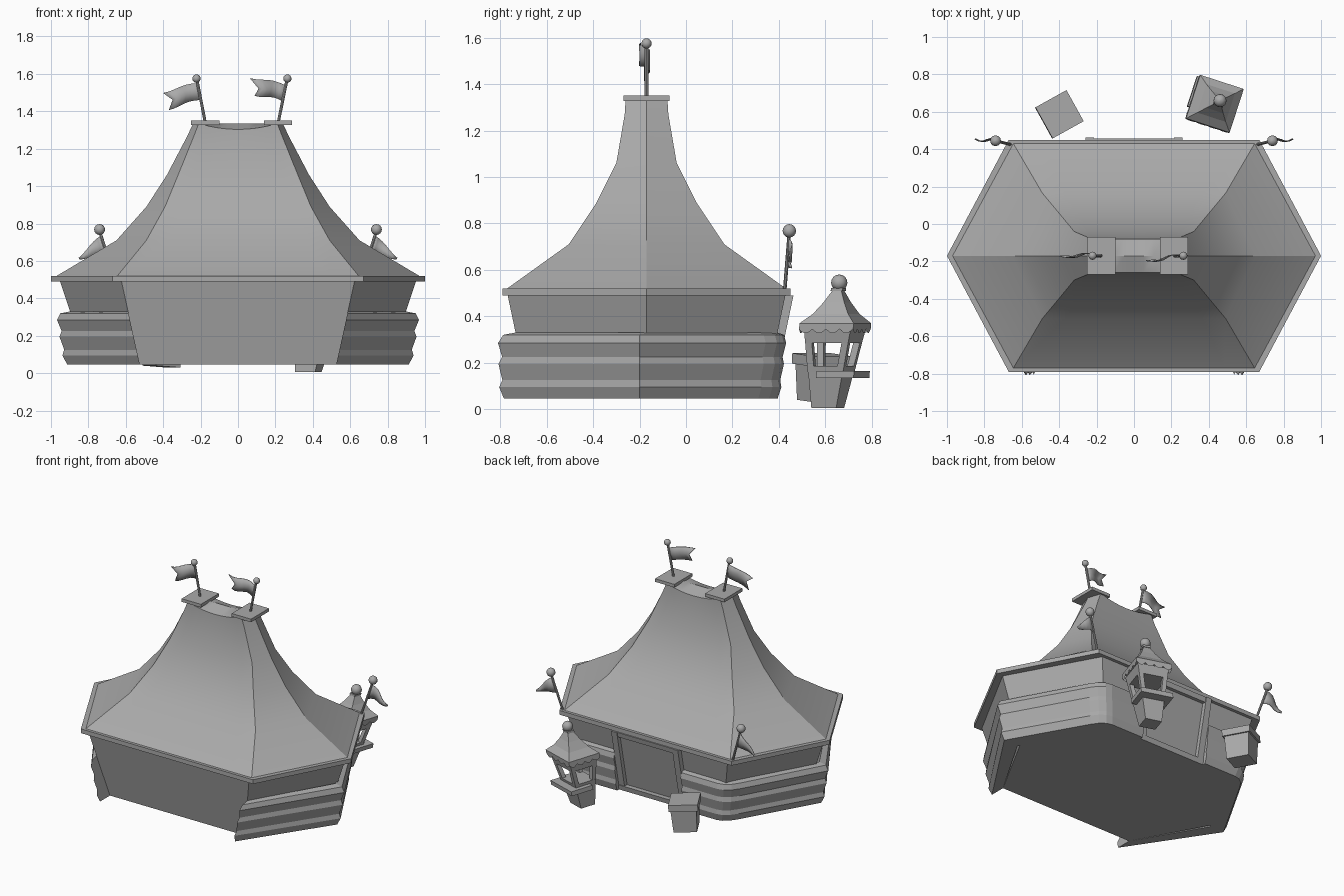
import bpy
import math
from mathutils import Matrix, Vector

cube = bpy.data.objects.get("Cube")
if cube:
    bpy.data.objects.remove(cube)

grey = bpy.data.materials.new("plain_grey")
grey.use_nodes = True
colour = (0.4, 0.4, 0.4, 1)
grey.diffuse_color = colour
grey.node_tree.nodes["Principled BSDF"].inputs["Base Color"].default_value = colour

CY = -0.17          # tent centre in depth
FLOOR, EAVE = 0.045, 0.5


def finish(name, verts, faces, smooth=False):
    mesh = bpy.data.meshes.new(name)
    mesh.from_pydata([tuple(v) for v in verts], [], faces)
    mesh.materials.append(grey)
    obj = bpy.data.objects.new(name, mesh)
    bpy.context.collection.objects.link(obj)
    bpy.ops.object.select_all(action='DESELECT')
    obj.select_set(True)
    bpy.context.view_layer.objects.active = obj
    bpy.ops.object.mode_set(mode='EDIT')
    bpy.ops.mesh.select_all(action='SELECT')
    bpy.ops.mesh.normals_make_consistent(inside=False)
    bpy.ops.object.mode_set(mode='OBJECT')
    if smooth:
        bpy.ops.object.shade_smooth_by_angle(angle=math.radians(30))
    return obj


def loft(name, rows, closed=True, caps=(True, True), matrix=Matrix(), smooth=False):
    """Skin rows of equal point counts; optionally cap the two end rows."""
    n = len(rows[0])
    verts = [matrix @ Vector(p) for row in rows for p in row]
    faces = []
    for r in range(len(rows) - 1):
        for i in range(n if closed else n - 1):
            j = (i + 1) % n
            faces.append((r * n + i, r * n + j, r * n + n + j, r * n + n + i))
    if caps[0]:
        faces.append(tuple(range(n)))
    if caps[1]:
        faces.append(tuple(range(len(verts) - n, len(verts))))
    return finish(name, verts, faces, smooth)


def rect(z, hx, hy, x=0, y=0):
    return [(x + sx * hx, y + sy * hy, z) for sx, sy in ((-1, -1), (1, -1), (1, 1), (-1, 1))]


def hexagon(z, side, cx, cy):
    pts = [(side, 0), (cx, cy), (-cx, cy), (-side, 0), (-cx, -cy), (cx, -cy)]
    return [(x, CY + y, z) for x, y in pts]


def rod(name, a, b, r):
    a, b = Vector(a), Vector(b)
    turn = (b - a).to_track_quat('Z', 'Y').to_matrix().to_4x4()
    ring = [(r * math.cos(t * math.tau / 8), r * math.sin(t * math.tau / 8)) for t in range(8)]
    rows = [[(x, y, z) for x, y in ring] for z in (0, (b - a).length)]
    loft(name, rows, matrix=Matrix.Translation(a) @ turn, smooth=True)


def ball(name, pos, r):
    rows = [[(r * math.sin(p) * math.cos(t * math.tau / 12), r * math.sin(p) * math.sin(t * math.tau / 12),
              r * math.cos(p)) for t in range(12)] for p in [0.02 + k * 3.1 / 8 for k in range(9)]]
    loft(name, rows, matrix=Matrix.Translation(pos), smooth=True)


def flag(name, top, low, end_top, end_low, notch):
    """Wavy cloth: three rows, with the middle row cut short for the swallow tail."""
    top, low, et, el = map(Vector, (top, low, end_top, end_low))
    rows = []
    for k in range(7):
        t = k / 6
        wave = Vector((0, 0.012 * math.sin(t * 6), 0.008 * math.sin(t * 5)))
        s = t * (1 - notch)
        rows.append([top.lerp(et, t) + wave, (top + low).lerp(et + el, s) / 2 + wave,
                     low.lerp(el, t) + wave])
    obj = loft(name, rows, closed=False, caps=(False, False), smooth=True)
    obj.modifiers.new("thickness", 'SOLIDIFY').thickness = 0.005


def wall_scale(z):
    return 0.84 + 0.16 * (z - FLOOR) / (EAVE - FLOOR)


# Tent body, tapering towards the floor
loft("tent_walls", [hexagon(z, *(wall_scale(z) * v for v in (0.955, 0.625, 0.6)))
                    for z in (FLOOR, EAVE)])

# Eave rim
loft("roof_rim", [hexagon(0.49, 1, 0.67, 0.62), hexagon(0.52, 1, 0.67, 0.62)])

# Concave roof whose ridge sags between the two end plates
profile = [(0.52, 0.97, 0.645, 0.6), (0.71, 0.65, 0.49, 0.335), (0.89, 0.49, 0.39, 0.215),
           (1.06, 0.38, 0.32, 0.13), (1.27, 0.27, 0.235, 0.094), (1.335, 0.24, 0.21, 0.09)]
STEPS = 8
rows = []
for z, side, cx, cy in profile:
    sag = 0.032 if z > 1.3 else 0
    ts = [1 - 2 * k / STEPS for k in range(STEPS + 1)]
    edge = [(cx * t, cy, z - sag * (1 - t * t)) for t in ts]
    ring = [(side, 0, z)] + edge + [(-side, 0, z)] + [(x, -y, h) for x, y, h in reversed(edge)]
    rows.append([(x, y + CY, h) for x, y, h in ring])
loft("roof", rows, caps=(False, False), smooth=True)
back = rows[-1][1:STEPS + 2]
front = rows[-1][:STEPS + 2:-1]
middle = [(x, CY, 1.335) for x, y, z in back]
loft("ridge", [back, middle, front], closed=False, caps=(False, False), smooth=True)

# Ridge end plates
for name, x in (("right", -0.175), ("left", 0.215)):
    loft(name + "_ridge_plate", [rect(z, 0.075, 0.1, x, CY) for z in (1.328, 1.35)])

# Stepped boards wrapping each side from the front corner to the doorway
boards = [(0.33, 0), (0.32, 0.055), (0.285, 0.085), (0.225, 0.08), (0.195, 0.102),
          (0.125, 0.1), (0.095, 0.12), (FLOOR, 0.11), (FLOOR, 0)]


def board_path(z, d, s):
    k = wall_scale(z)
    back_d = d * 0.55
    corner = Vector((0.625 * k + back_d * 0.8, 0.6 * k + back_d))
    side = Vector((0.955 * k + d, -0.03))
    door = Vector((0.26, 0.6 * k + back_d))
    a, b = corner.lerp(side, 0.14), corner.lerp(door, 0.2)
    bend = [a.lerp(corner, t).lerp(corner.lerp(b, t), t) for t in (0, 0.33, 0.67, 1)]
    path = [Vector((0.625 * k, -0.6 * k - d)), side] + bend + [door]
    return [(s * p.x, CY + p.y, z) for p in path]


for name, s in (("right", -1), ("left", 1)):
    levels = [board_path(z, d, s) for z, d in boards]
    loft(name + "_boards", list(zip(*levels)))


# Doorway on the back wall, following the wall slope
def door_part(name, x0, x1, z0, z1, depth):
    rows = []
    for z in (z0, z1):
        y = CY + 0.6 * wall_scale(z)
        rows.append([(x0, y - 0.02, z), (x1, y - 0.02, z), (x1, y + depth, z), (x0, y + depth, z)])
    loft(name, rows)


door_part("door_panel", -0.22, 0.22, 0.05, 0.49, 0.006)
door_part("door_sill", -0.26, 0.26, FLOOR, 0.08, 0.04)
door_part("door_lintel", -0.26, 0.26, 0.455, 0.49, 0.03)
for name, s in (("right", -1), ("left", 1)):
    door_part(name + "_door_jamb", s * 0.215, s * 0.26, FLOOR, 0.49, 0.035)

# Ridge flags
rod("right_ridge_pole", (-0.175, CY, 1.34), (-0.22, CY, 1.57), 0.008)
rod("left_ridge_pole", (0.215, CY, 1.34), (0.262, CY, 1.57), 0.008)
ball("right_ridge_ball", (-0.222, CY, 1.575), 0.022)
ball("left_ridge_ball", (0.264, CY, 1.575), 0.022)
flag("right_ridge_flag", (-0.213, CY, 1.55), (-0.2, CY, 1.46), (-0.4, CY, 1.505), (-0.37, CY, 1.415), 0.2)
flag("left_ridge_flag", (0.252, CY, 1.54), (0.236, CY, 1.455), (0.065, CY - 0.02, 1.585),
     (0.09, CY - 0.02, 1.49), 0.2)

# Pennants on the rear eave corners
for name, s in (("right", -1), ("left", 1)):
    rod(name + "_eave_pole", (s * 0.66, 0.425, 0.51), (s * 0.74, 0.445, 0.76), 0.008)
    ball(name + "_eave_ball", (s * 0.74, 0.445, 0.768), 0.029)
    flag(name + "_eave_pennant", (s * 0.73, 0.443, 0.735), (s * 0.698, 0.437, 0.63),
         (s * 0.85, 0.46, 0.625), (s * 0.845, 0.46, 0.615), 0)

# Crate with lid
place = Matrix.Translation((-0.41, 0.58, 0.035)) @ Matrix.Rotation(math.radians(29), 4, 'Z') \
    @ Matrix.Rotation(math.radians(4), 4, 'Y')
loft("crate_body", [rect(0, 0.075, 0.075), rect(0.16, 0.084, 0.084)], matrix=place)
loft("crate_lid", [rect(z, 0.095, 0.095) for z in (0.155, 0.2)], matrix=place)

# Leaning lantern booth
lean = Matrix(((1, 0, 0.156, 0.375), (0, 1, 0.09, 0.61), (0, 0, 1, 0), (0, 0, 0, 1)))
booth = lean @ Matrix.Rotation(math.radians(-18), 4, 'Z')
loft("booth_base", [rect(0.005, 0.056, 0.056), rect(0.16, 0.078, 0.078)], matrix=booth)
loft("booth_counter", [rect(z, 0.11, 0.085, 0, 0.055) for z in (0.135, 0.165)], matrix=booth)
loft("booth_sill", [rect(0.16, 0.08, 0.08), rect(0.185, 0.084, 0.084)], matrix=booth)
loft("booth_header", [rect(0.285, 0.097, 0.097), rect(0.345, 0.106, 0.106)], matrix=booth)
for sx in (-1, 1):
    for sy in (-1, 1):
        loft("booth_post", [rect(0.18, 0.015, 0.015, sx * 0.068, sy * 0.068),
                            rect(0.3, 0.015, 0.015, sx * 0.084, sy * 0.084)], matrix=booth)

# Scalloped booth valance
rim, hang = 0.1225, []
for q in range(4):
    for k in range(24):
        t = k / 24
        x, y = -rim + 2 * rim * t, -rim
        for _ in range(q):
            x, y = -y, x
        hang.append((x, y, 0.345 - 0.018 * abs(math.sin(t * 4 * math.pi))))
loft("booth_valance", [hang, [(x, y, 0.37) for x, y, z in hang]], caps=(False, True), matrix=booth)

# Booth roof and finial
loft("booth_roof", [rect(z, h, h) for z, h in
                    ((0.37, rim), (0.41, 0.08), (0.46, 0.047), (0.515, 0.018))], matrix=booth)
loft("booth_collar", [rect(z, 0.026, 0.026) for z in (0.508, 0.522)], matrix=booth)
ball("booth_finial", (0.46, 0.66, 0.545), 0.035)
